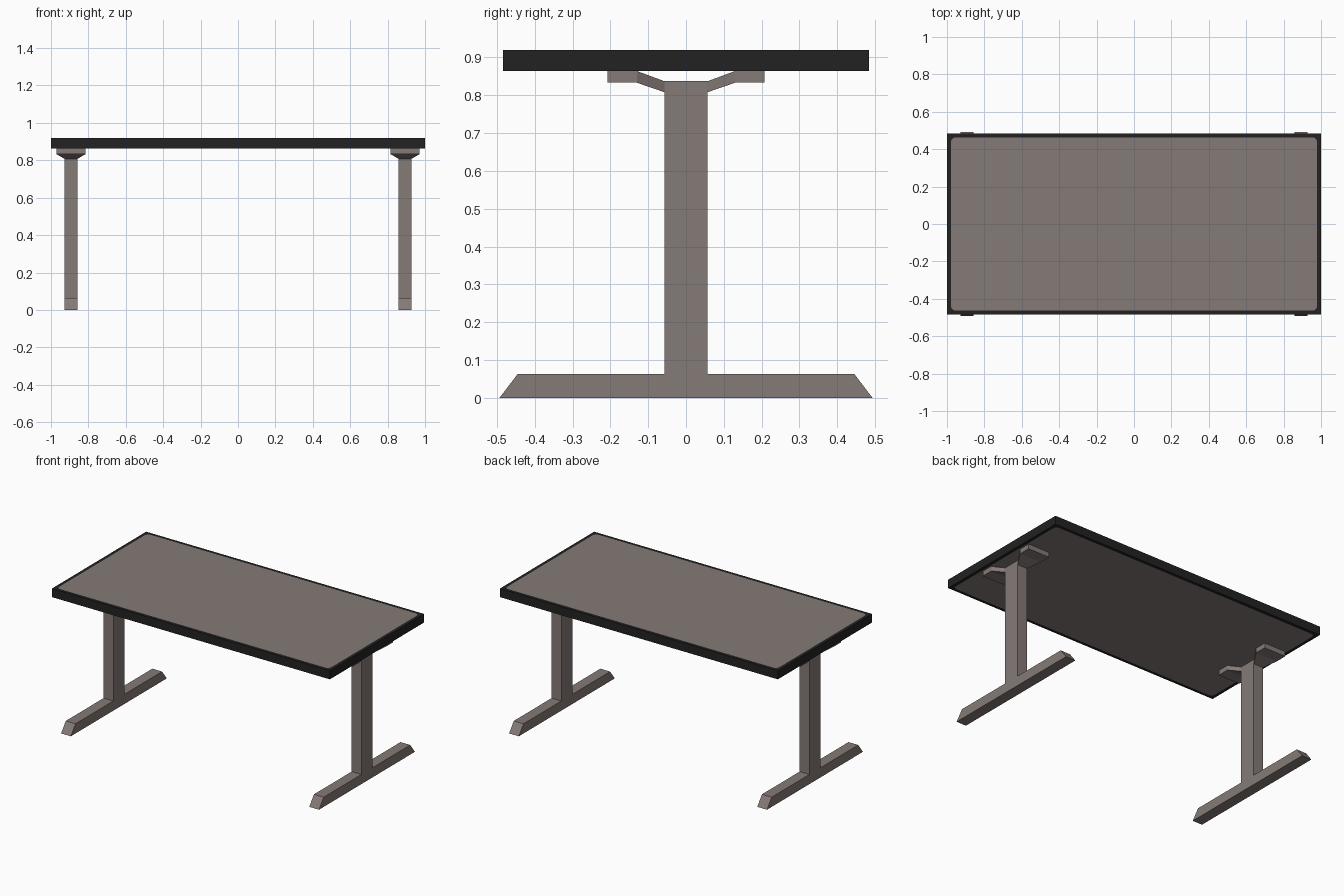
import bpy, bmesh, math

if "Cube" in bpy.data.objects:
    bpy.data.objects.remove(bpy.data.objects["Cube"])


def material(name, rgb):
    m = bpy.data.materials.new(name)
    m.diffuse_color = (*rgb, 1.0)
    m.use_nodes = True
    m.node_tree.nodes["Principled BSDF"].inputs["Base Color"].default_value = m.diffuse_color
    return m


taupe = material("taupe", (0.235, 0.197, 0.184))
black = material("black", (0.016, 0.016, 0.016))


def finish(bm, name, mats):
    bmesh.ops.recalc_face_normals(bm, faces=bm.faces)
    me = bpy.data.meshes.new(name)
    bm.to_mesh(me)
    bm.free()
    for m in mats:
        me.materials.append(m)
    ob = bpy.data.objects.new(name, me)
    bpy.context.collection.objects.link(ob)
    return ob


# Tabletop: black slab with rounded taupe panels set into both large faces
HX, HY, Z0, Z1 = 1.0, 0.484, 0.864, 0.92
INSET, RADIUS, SEG = 0.021, 0.025, 5
bm = bmesh.new()
rings = []
for z in (Z0, Z1):
    outer, arcs = [], []
    for i, (sx, sy) in enumerate([(1, 1), (-1, 1), (-1, -1), (1, -1)]):
        outer.append(bm.verts.new((sx * HX, sy * HY, z)))
        cx, cy = sx * (HX - INSET - RADIUS), sy * (HY - INSET - RADIUS)
        angles = [math.pi / 2 * (i + k / SEG) for k in range(SEG + 1)]
        arcs.append([bm.verts.new((cx + RADIUS * math.cos(a),
                                   cy + RADIUS * math.sin(a), z)) for a in angles])
    panel = bm.faces.new([v for arc in arcs for v in arc])
    panel.material_index = 1
    for i in range(4):
        j = (i + 1) % 4
        bm.faces.new((outer[i], outer[j], arcs[j][0], arcs[i][-1]))
        for a, b in zip(arcs[i], arcs[i][1:]):
            bm.faces.new((outer[i], b, a))
    rings.append(outer)
for i in range(4):
    j = (i + 1) % 4
    bm.faces.new((rings[0][i], rings[0][j], rings[1][j], rings[1][i]))
finish(bm, "tabletop", [black, taupe])


LEG_X, HALF = 0.893, 0.035
COL_Y, COL_TOP = 0.057, 0.808


# Foot and column: one T profile extruded across x
def build_leg(name, x):
    half_profile = [(0.493, 0), (0.445, 0.063), (COL_Y, 0.063), (COL_Y, COL_TOP)]
    profile = half_profile + [(-y, z) for y, z in reversed(half_profile)]
    bm = bmesh.new()
    sides = [[bm.verts.new((x + s * HALF, y, z)) for y, z in profile] for s in (-1, 1)]
    for side in sides:
        bm.faces.new(side)
    n = len(profile)
    for i in range(n):
        if i == 3:          # open under the bracket
            continue
        j = (i + 1) % n
        bm.faces.new((sides[0][i], sides[0][j], sides[1][j], sides[1][i]))
    finish(bm, name, [taupe])


# Bracket: rectangular sections lofted along y, flaring out to flat pads
def build_bracket(name, x):
    arm = [(0.207, 0.0775, 0.833, Z0), (0.13, 0.0775, 0.833, Z0),
           (COL_Y, HALF, COL_TOP, 0.837)]
    sections = arm + [(-y, w, a, b) for y, w, a, b in reversed(arm)]
    bm = bmesh.new()
    loops = [[bm.verts.new((x + sx * w, y, z))
              for sx, z in ((-1, a), (1, a), (1, b), (-1, b))]
             for y, w, a, b in sections]
    bm.faces.new(loops[0])
    bm.faces.new(loops[-1])
    for k, (p, q) in enumerate(zip(loops, loops[1:])):
        for i in range(4):
            if k == 2 and i == 0:   # open over the column
                continue
            j = (i + 1) % 4
            bm.faces.new((p[i], p[j], q[j], q[i]))
    finish(bm, name, [taupe])


for side, s in (("left", -1), ("right", 1)):
    build_leg(side + "_leg", s * LEG_X)
    build_bracket(side + "_bracket", s * LEG_X)
